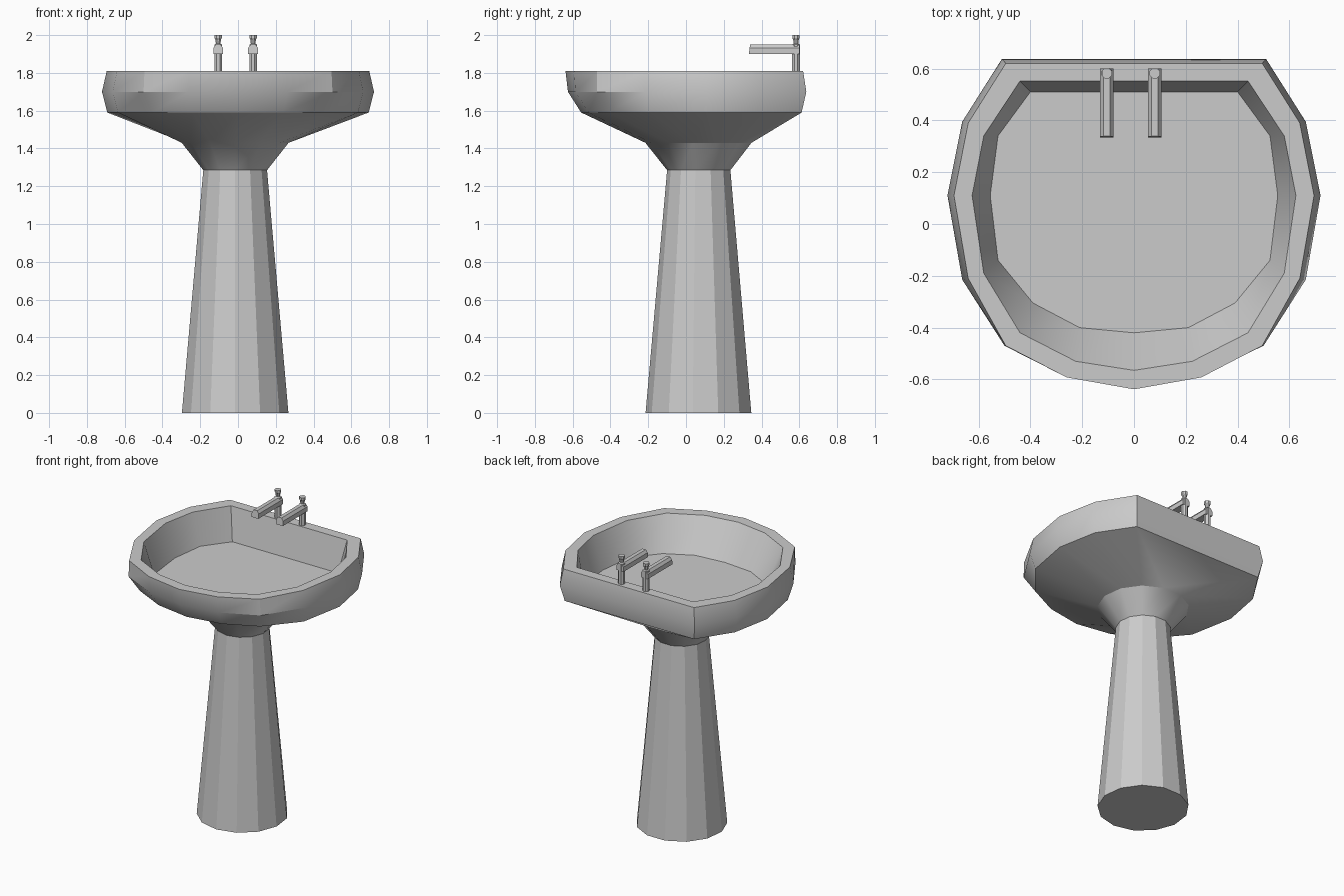
import bpy, bmesh, math

if "Cube" in bpy.data.objects:
    bpy.data.objects.remove(bpy.data.objects["Cube"])


def make_object(name, bm, smooth=None):
    bmesh.ops.recalc_face_normals(bm, faces=bm.faces)
    mesh = bpy.data.meshes.new(name)
    bm.to_mesh(mesh)
    bm.free()
    ob = bpy.data.objects.new(name, mesh)
    bpy.context.collection.objects.link(ob)
    if smooth:
        bpy.ops.object.select_all(action='DESELECT')
        ob.select_set(True)
        bpy.context.view_layer.objects.active = ob
        bpy.ops.object.shade_smooth_by_angle(angle=math.radians(smooth))
    return ob


def loft(name, rings, cap_start=False, cap_end=False, smooth=None):
    bm = bmesh.new()
    loops = [[bm.verts.new(p) for p in ring] for ring in rings]
    for a, b in zip(loops, loops[1:]):
        n = len(a)
        for i in range(n):
            bm.faces.new((a[i], a[(i + 1) % n], b[(i + 1) % n], b[i]))
    if cap_start:
        bm.faces.new(loops[0])
    if cap_end:
        bm.faces.new(loops[-1])
    return make_object(name, bm, smooth)


def outline(z, half):
    # right half runs from back corner to front tip, then mirrors to the left
    pts = half + [(-x, y) for x, y in reversed(half[:-1])]
    return [(x, y, z) for x, y in pts]


def circle(z, r, cx=-0.015, cy=0.07, n=13):
    angles = [math.pi / 2 - (i + 0.5) * 2 * math.pi / n for i in range(n)]
    return [(cx + r * math.cos(a), cy + r * math.sin(a), z) for a in angles]


# Basin: floor, inner wall, rim, outer bulge, underside and neck
loft("basin", [
    outline(1.59, [(.40, .51), (.525, .34), (.555, .11), (.525, -.14), (.39, -.305), (.21, -.40), (0, -.42)]),
    outline(1.81, [(.44, .552), (.58, .34), (.625, .11), (.58, -.19), (.44, -.42), (.225, -.53), (0, -.565)]),
    outline(1.81, [(.495, .62), (.64, .39), (.695, .11), (.64, -.21), (.495, -.47), (.26, -.592), (0, -.638)]),
    outline(1.70, [(.51, .637), (.663, .395), (.72, .11), (.663, -.215), (.50, -.47), (.26, -.585), (0, -.625)]),
    outline(1.59, [(.49, .612), (.64, .385), (.692, .11), (.635, -.195), (.455, -.41), (.24, -.515), (0, -.555)]),
    circle(1.43, .285),
    circle(1.285, .17),
], cap_start=True, smooth=30)

# Pedestal
loft("pedestal", [circle(1.285, .17), circle(0, .284)], cap_end=True)

# Pair of taps
for side, cx in (("left", -0.105), ("right", 0.08)):
    # Post and flared handle share one turned profile
    profile = [(1.80, .022), (1.95, .022), (1.955, .013), (1.975, .016), (1.985, .021), (2.0, .021)]
    loft(side + "_tap_post", [circle(z, r, cx, .582, 8) for z, r in profile],
         cap_start=True, cap_end=True)
    # Spout with chamfered top
    section = [(-.026, 1.90), (.026, 1.90), (.026, 1.932), (.013, 1.95), (-.013, 1.95), (-.026, 1.932)]
    front = [(cx + x, .333 + (z - 1.90) * .12, z) for x, z in section]
    back = [(cx + x, .60, z) for x, z in section]
    loft(side + "_tap_spout", [front, back], cap_start=True, cap_end=True)
